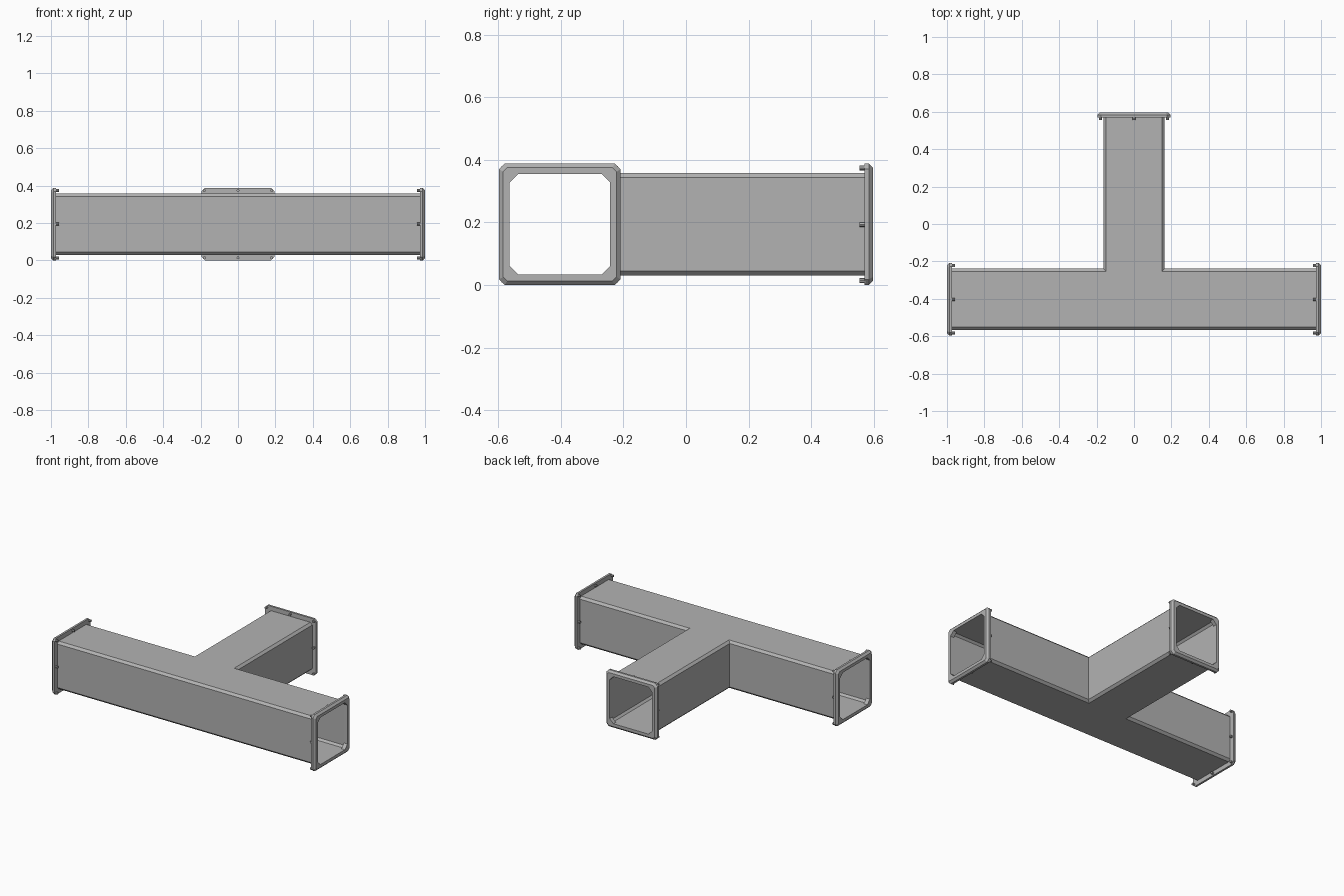
import bpy, bmesh
from math import pi, cos, sin
from mathutils import Matrix, Vector

old = bpy.data.objects.get("Cube")
if old:
    bpy.data.objects.remove(old, do_unlink=True)

ZC, YC = 0.194, -0.403        # axis height and main run position
TUBE, CHAMFER = 0.164, 0.015  # tube half width and edge chamfer
FLANGE, DEPTH = 0.194, 0.027  # flange half width and thickness
END_X, END_Y = 1.0, 0.597     # outer faces of the flanges

metal = bpy.data.materials.new("grey metal")
metal.use_nodes = True
GREY = (0.45, 0.45, 0.45, 1)
metal.diffuse_color = GREY
metal.node_tree.nodes["Principled BSDF"].inputs["Base Color"].default_value = GREY


def finish(name, bm):
    bmesh.ops.recalc_face_normals(bm, faces=bm.faces)
    mesh = bpy.data.meshes.new(name)
    bm.to_mesh(mesh)
    bm.free()
    mesh.materials.append(metal)
    obj = bpy.data.objects.new(name, mesh)
    bpy.context.collection.objects.link(obj)
    return obj


def tee_outline(w):
    """Plan of the tee, starting at the front right corner."""
    lx, ly = END_X - DEPTH, END_Y - DEPTH
    return [(-lx, YC - w), (lx, YC - w), (lx, YC + w), (w, YC + w),
            (w, ly), (-w, ly), (-w, YC + w), (-lx, YC + w)]


# Tee tube: stacked outlines with chamfered edges, left open at the three ends
bm = bmesh.new()
levels = [(-TUBE, TUBE - CHAMFER), (CHAMFER - TUBE, TUBE),
          (TUBE - CHAMFER, TUBE), (TUBE, TUBE - CHAMFER)]
rings = [[bm.verts.new((x, y, ZC + z)) for x, y in tee_outline(w)]
         for z, w in levels]
for low, high in zip(rings, rings[1:]):
    for i in (0, 2, 3, 5, 6):
        j = (i + 1) % 8
        bm.faces.new((low[i], low[j], high[j], high[i]))
# Flat top and bottom, split into the main run and the branch
for r in (rings[0], rings[-1]):
    bm.faces.new([r[i] for i in (0, 1, 2, 3, 6, 7)])
    bm.faces.new([r[i] for i in (3, 4, 5, 6)])
tube = finish("tee_tube", bm)
# Make sure the normals point outward, so the wall grows inward
top = max(tube.data.polygons, key=lambda p: p.center.z)
if top.normal.z < 0:
    tube.data.flip_normals()
wall = tube.modifiers.new("wall", 'SOLIDIFY')
wall.thickness = 0.003
wall.offset = -1
wall.use_even_offset = True


def octagon(h, c):
    """Square of half width h with corners cut by c."""
    k = h - c
    return [(h, -k), (h, k), (k, h), (-k, h), (-h, k), (-h, -k), (-k, -h), (k, -h)]


def flange(name, place):
    """Bevelled square ring; local +x points out of the tube."""
    bm = bmesh.new()
    bevel, hole = 0.013, 0.161
    sections = [(-DEPTH, FLANGE, 0.018), (-bevel, FLANGE, 0.018),
                (0, FLANGE - bevel, 0.013), (0, hole, 0.028), (-DEPTH, hole, 0.028)]
    rings = [[bm.verts.new((x, y, z)) for y, z in octagon(h, c)]
             for x, h, c in sections]
    for a, b in zip(rings, rings[1:] + rings[:1]):
        for i in range(8):
            j = (i + 1) % 8
            bm.faces.new((a[i], a[j], b[j], b[i]))
    finish(name, bm).matrix_world = place


def bolts(name, place):
    """Eight small bolts on the inner side of a flange."""
    bm = bmesh.new()
    for y in (-1, 0, 1):
        for z in (-1, 0, 1):
            if y or z:
                spot = Matrix.Translation((-DEPTH - 0.005, y * 0.18, z * 0.18))
                bmesh.ops.create_cone(bm, cap_ends=True, segments=8, radius1=0.008,
                                      radius2=0.008, depth=0.02,
                                      matrix=spot @ Matrix.Rotation(pi / 2, 4, 'Y'))
    finish(name, bm).matrix_world = place


# Flanges and bolts at the three openings
for side, angle, pos in (("left", 0, (END_X, YC, ZC)),
                         ("right", pi, (-END_X, YC, ZC)),
                         ("back", pi / 2, (0, END_Y, ZC))):
    place = Matrix.Translation(pos) @ Matrix.Rotation(angle, 4, 'Z')
    flange(side + "_flange", place)
    bolts(side + "_bolts", place)
